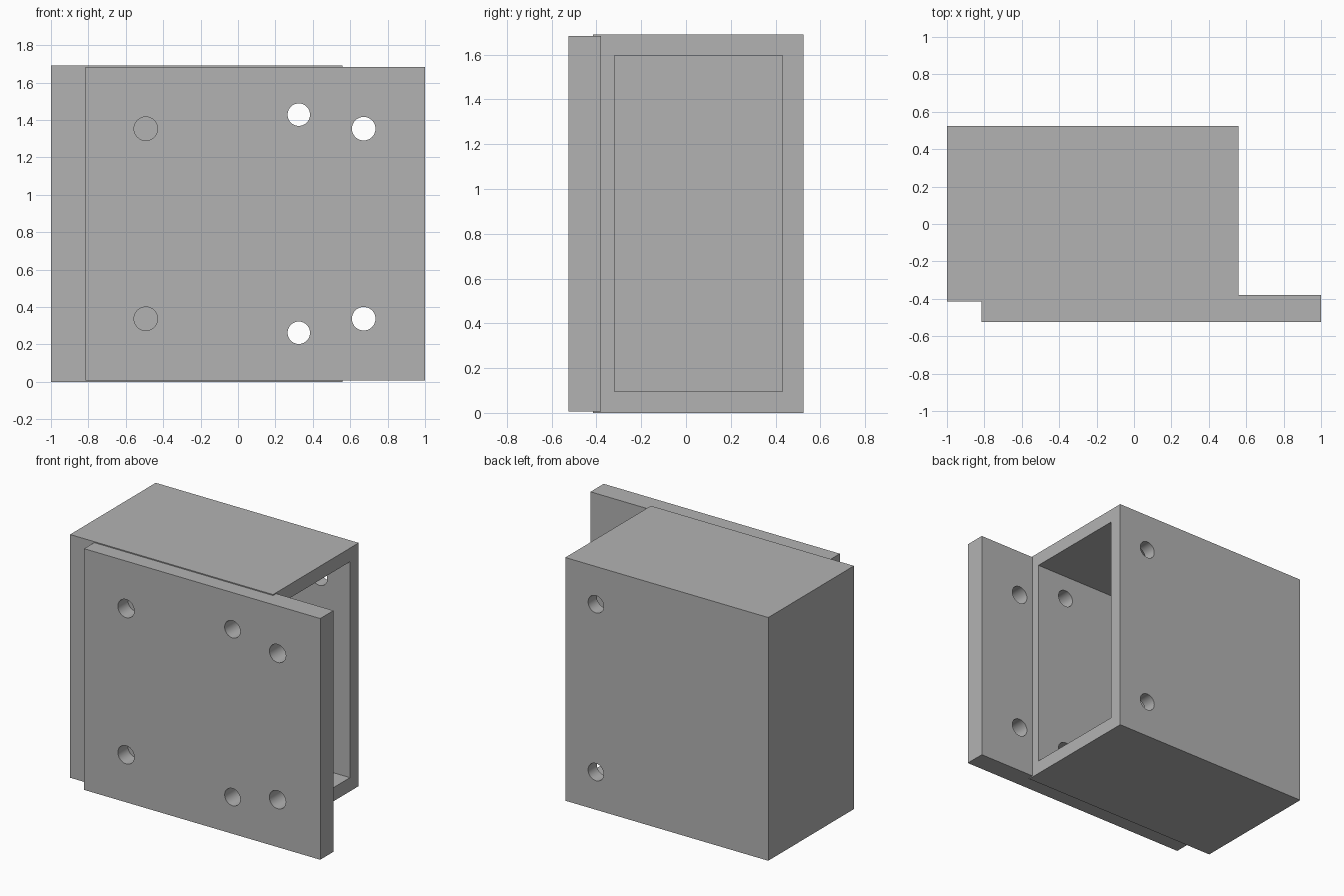
import bpy
import math

if "Cube" in bpy.data.objects:
    bpy.data.objects.remove(bpy.data.objects["Cube"], do_unlink=True)

grey = bpy.data.materials.new("plain grey")
grey.use_nodes = True
grey.diffuse_color = (0.45, 0.45, 0.45, 1)
grey.node_tree.nodes["Principled BSDF"].inputs["Base Color"].default_value = (0.45, 0.45, 0.45, 1)


def block(name, low, high):
    """Box between two opposite corners."""
    centre = [(a + b) / 2 for a, b in zip(low, high)]
    bpy.ops.mesh.primitive_cube_add(size=1, location=centre)
    obj = bpy.context.object
    obj.name = name
    obj.scale = [b - a for a, b in zip(low, high)]
    bpy.ops.object.transform_apply(location=True, rotation=False, scale=True)
    obj.data.materials.append(grey)
    return obj


def drill(x, z, radius):
    """Cutter that runs front to back through everything."""
    bpy.ops.mesh.primitive_cylinder_add(vertices=48, radius=radius, depth=3,
                                        location=(x, 0, z), rotation=(math.pi / 2, 0, 0))
    obj = bpy.context.object
    obj.name = "hole_cutter"
    obj.hide_render = True
    obj.data.materials.append(grey)
    return obj


def cut(target, cutters):
    """Subtract the cutters, then remove them."""
    bpy.ops.object.select_all(action="DESELECT")
    bpy.context.view_layer.objects.active = target
    target.select_set(True)
    for cutter in cutters:
        mod = target.modifiers.new("cut", "BOOLEAN")
        mod.operation = "DIFFERENCE"
        mod.solver = "EXACT"
        mod.object = cutter
        bpy.ops.object.modifier_apply(modifier=mod.name)
        bpy.data.objects.remove(cutter, do_unlink=True)
    bpy.ops.object.shade_smooth_by_angle(angle=math.radians(30))


MID = 0.845  # mid height of the model


def pair(x, offset, radius):
    """Two holes, one above and one below mid height."""
    return [drill(x, MID + side * offset, radius) for side in (-1, 1)]


# Hollow housing, open at its left end, with a pin hole pair through both walls
housing = block("housing", (-1, -0.415, 0), (0.56, 0.525, 1.69))
cavity = block("cavity_cutter", (-0.9, -0.32, 0.095), (0.8, 0.43, 1.595))
cut(housing, [cavity] + pair(0.325, 0.583, 0.06))

# Mounting plate on the front, with four bolt holes and the matching pin holes
plate = block("mounting_plate", (-0.815, -0.525, 0.007), (1, -0.38, 1.683))
cut(plate, pair(-0.493, 0.508, 0.063) + pair(0.672, 0.508, 0.063) + pair(0.325, 0.583, 0.06))
